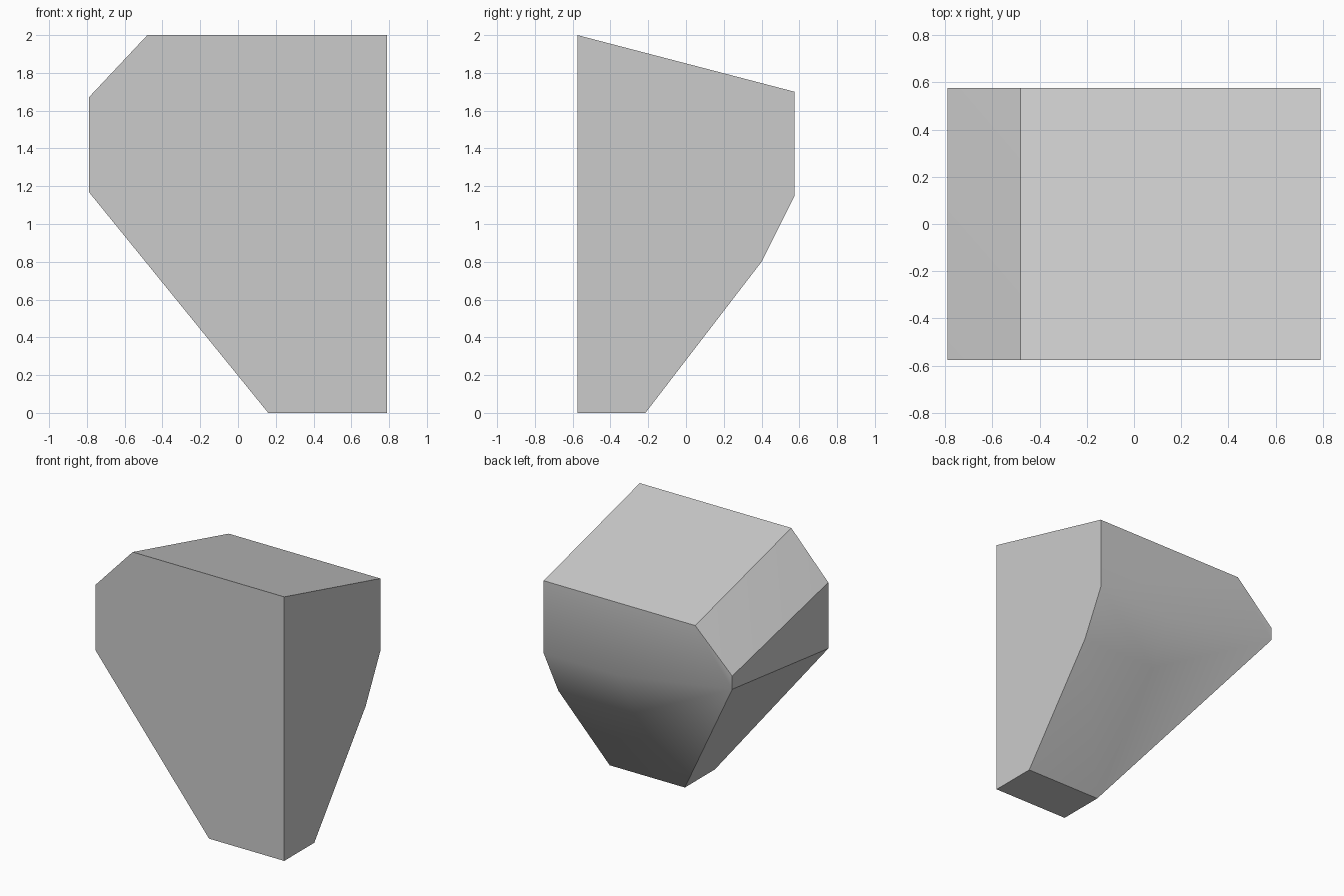
import bpy
import bmesh

# Remove the default cube
default_cube = bpy.data.objects.get("Cube")
if default_cube:
    bpy.data.objects.remove(default_cube, do_unlink=True)


def make_material(name, colour):
    material = bpy.data.materials.new(name)
    material.use_nodes = True
    material.diffuse_color = colour
    material.node_tree.nodes["Principled BSDF"].inputs["Base Color"].default_value = colour
    return material


# Main planes of the block
LEFT, RIGHT = 0.79, -0.79
FRONT, BACK = -0.575, 0.575
FOOT_X, CHAMFER_X = 0.16, -0.48

bm = bmesh.new()


def point(x, y, z):
    return bm.verts.new((x, y, z))


def face(*corners):
    bm.faces.new(corners)


# Front outline: top, chamfered shoulder, slanted flank, foot
front = [point(x, FRONT, z) for x, z in (
    (LEFT, 2), (CHAMFER_X, 2), (RIGHT, 1.67), (RIGHT, 1.17), (FOOT_X, 0), (LEFT, 0))]

# Back profile, from the top edge down to the foot, at the side and at the foot's inner edge
profile = [(BACK, 1.15), (0.4, 0.8), (-0.215, 0)]
outer = [point(LEFT, y, z) for y, z in profile]
inner = [point(FOOT_X, y, z) for y, z in profile]

# Back corners
top_left = point(LEFT, BACK, 1.7)
top_right = point(CHAMFER_X, BACK, 1.7)
shoulder = point(RIGHT, BACK, 1.4)
flank = point(RIGHT, BACK, 1.3)

# Flat front, left side, sloped top and foot
face(*front)
face(front[0], front[5], *reversed(outer), top_left)
face(front[0], top_left, top_right, front[1])
face(front[5], front[4], inner[-1], outer[-1])

# Shoulder chamfer, right side and slanted flank
face(front[1], top_right, shoulder)
face(front[1], shoulder, front[2])
face(front[2], shoulder, flank, front[3])
face(front[3], flank, inner[-1])
face(front[3], inner[-1], front[4])

# Rounded back
face(top_left, outer[0], inner[0], flank, shoulder, top_right)
for i in range(len(profile) - 1):
    face(outer[i], outer[i + 1], inner[i + 1], inner[i])
    face(inner[i], inner[i + 1], flank)

bmesh.ops.recalc_face_normals(bm, faces=bm.faces[:])
mesh = bpy.data.meshes.new("tapered_block")
bm.to_mesh(mesh)
bm.free()

block = bpy.data.objects.new("tapered_block", mesh)
bpy.context.collection.objects.link(block)
mesh.materials.append(make_material("plain grey", (0.6, 0.6, 0.6, 1)))

# Smooth the back and keep the outline edges crisp
bpy.ops.object.select_all(action="DESELECT")
block.select_set(True)
bpy.context.view_layer.objects.active = block
bpy.ops.object.shade_smooth_by_angle(angle=0.52)
